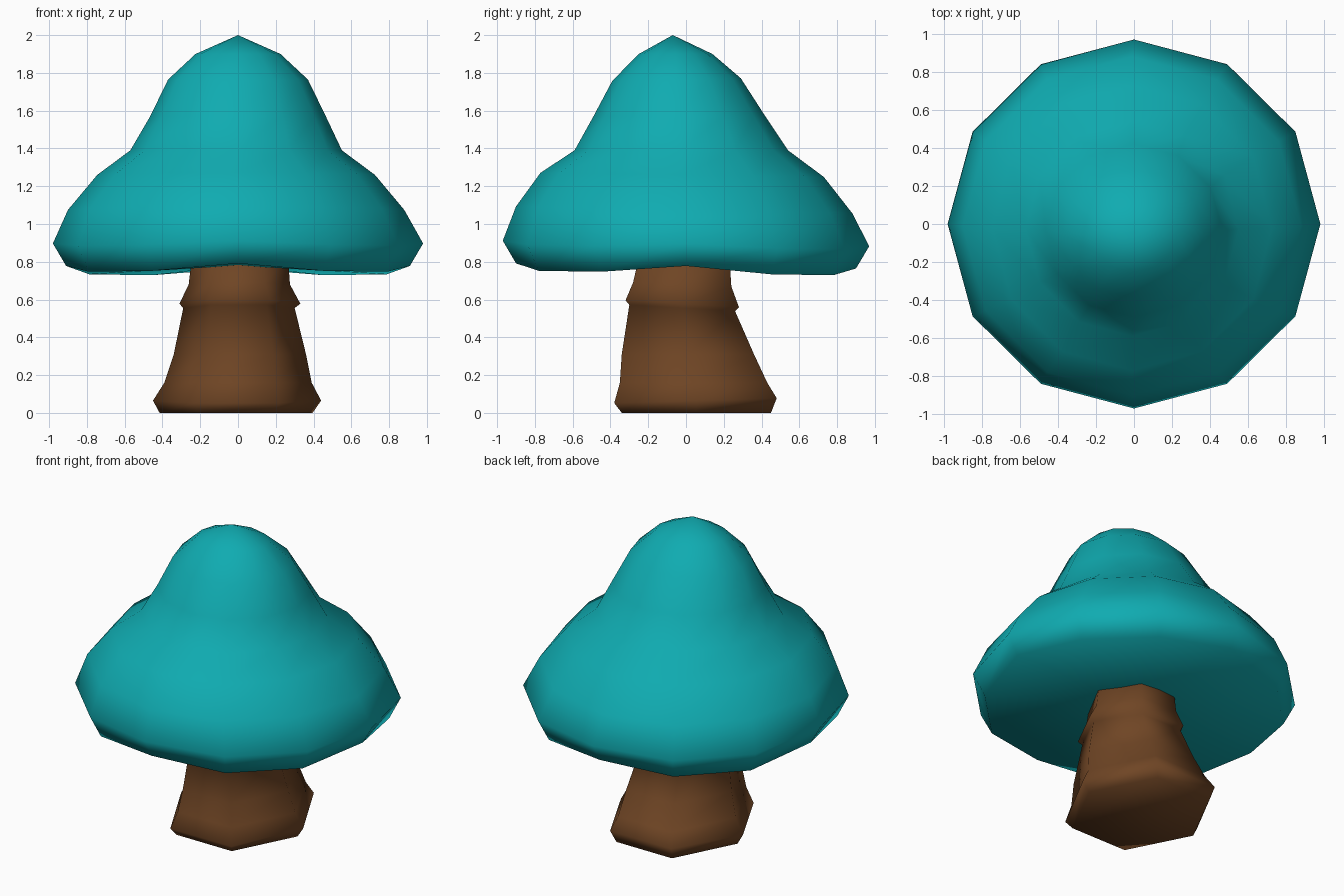
import bpy, bmesh, math

if "Cube" in bpy.data.objects:
    bpy.data.objects.remove(bpy.data.objects["Cube"])


def material(name, rgb):
    m = bpy.data.materials.new(name)
    m.diffuse_color = (*rgb, 1.0)
    m.use_nodes = True
    m.node_tree.nodes["Principled BSDF"].inputs["Base Color"].default_value = m.diffuse_color
    return m


def loft(name, rings, sides, mat, tip=None, bottom_centre=None):
    """Rings bottom to top: (z, half_x, half_y, centre_x, centre_y, wobble, tilt)."""
    bm = bmesh.new()
    loops = []
    for z, rx, ry, cx, cy, wob, tilt in rings:
        loop = []
        for i in range(sides):
            a = 2 * math.pi * i / sides
            y = ry * math.sin(a)
            dz = wob * math.cos(4 * a) - tilt * y
            loop.append(bm.verts.new((cx + rx * math.cos(a), cy + y, z + dz)))
        loops.append(loop)
    for lo, hi in zip(loops, loops[1:]):
        for i in range(sides):
            j = (i + 1) % sides
            bm.faces.new((lo[i], lo[j], hi[j], hi[i]))
    # Close the ends with a fan or a single polygon
    for loop, centre in ((loops[0], bottom_centre), (loops[-1], tip)):
        if centre:
            c = bm.verts.new(centre)
            for i in range(sides):
                bm.faces.new((loop[i], loop[(i + 1) % sides], c))
        else:
            bm.faces.new(loop)
    bmesh.ops.recalc_face_normals(bm, faces=bm.faces)
    for f in bm.faces:
        f.smooth = True
    me = bpy.data.meshes.new(name)
    bm.to_mesh(me)
    bm.free()
    me.materials.append(mat)
    ob = bpy.data.objects.new(name, me)
    bpy.context.collection.objects.link(ob)
    return ob


teal = material("teal foliage", (0.005, 0.41, 0.44))
brown = material("brown bark", (0.16, 0.06, 0.018))

# Twelve-sided canopy: skirt with a rounded dome on top
loft("canopy", [
    (0.753, 0.91, 0.90, 0.00, 0.00, 0.025, 0.015),
    (0.885, 0.98, 0.97, 0.00, 0.00, 0.012, 0.015),
    (1.075, 0.89, 0.89, -0.01, -0.01, 0.0, 0.02),
    (1.26, 0.735, 0.75, -0.01, -0.02, 0.0, 0.015),
    (1.39, 0.56, 0.565, -0.01, -0.025, 0.0, 0.0),
    (1.57, 0.465, 0.455, 0.00, -0.035, 0.0, 0.0),
    (1.765, 0.37, 0.34, 0.00, -0.05, 0.0, -0.02),
    (1.90, 0.225, 0.195, 0.00, -0.055, 0.0, 0.0),
], 12, teal, tip=(0, -0.07, 2.0), bottom_centre=(0, 0, 0.78))

# Six-sided leaning trunk with a flared foot and a ledge under the canopy
K = 1 / math.cos(math.pi / 6)
loft("trunk", [
    (0.00, 0.405, 0.395 * K, -0.01, 0.055, 0.0, 0.0),
    (0.065, 0.445, 0.43 * K, -0.005, 0.05, 0.0, -0.03),
    (0.16, 0.39, 0.39 * K, 0.0, 0.04, 0.0, 0.0),
    (0.31, 0.35, 0.35 * K, 0.01, 0.01, 0.0, 0.0),
    (0.555, 0.295, 0.28 * K, 0.005, -0.02, 0.0, 0.06),
    (0.578, 0.32, 0.30 * K, 0.01, -0.02, 0.0, 0.06),
    (0.68, 0.268, 0.26 * K, 0.007, -0.02, 0.0, 0.04),
    (0.82, 0.255, 0.24 * K, 0.01, -0.01, 0.0, 0.0),
], 6, brown)
